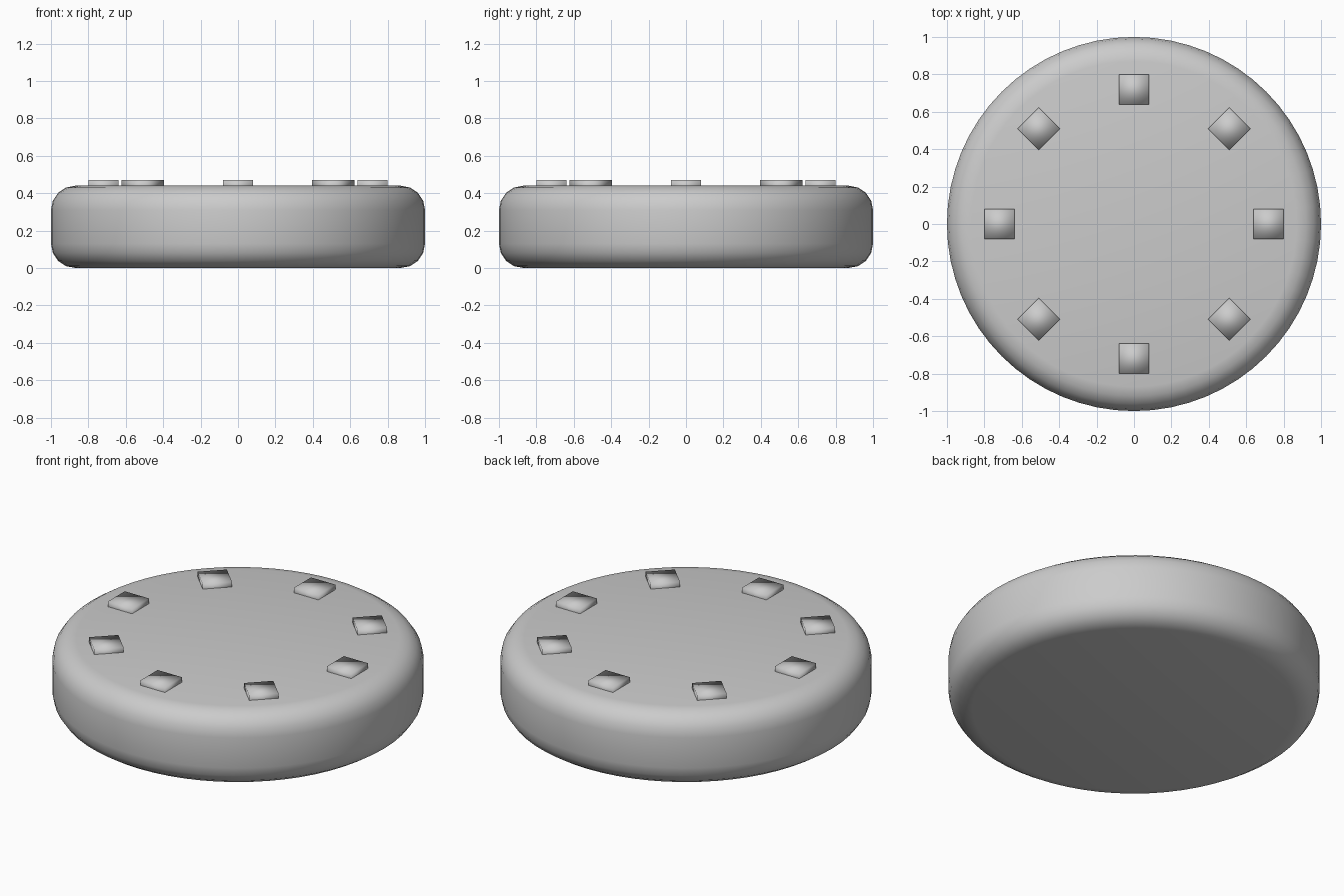
import bpy, math

if "Cube" in bpy.data.objects:
    bpy.data.objects.remove(bpy.data.objects["Cube"])

# Round body with softened rims
bpy.ops.mesh.primitive_cylinder_add(vertices=64, radius=1.0, depth=0.44, location=(0, 0, 0.22))
body = bpy.context.object
body.name = "round_body"
bev = body.modifiers.new("rim_rounding", 'BEVEL')
bev.width = 0.13
bev.segments = 4
bev.limit_method = 'ANGLE'
bev.angle_limit = math.radians(40)
bpy.ops.object.modifier_apply(modifier=bev.name)
bpy.ops.object.shade_smooth_by_angle(angle=math.radians(40))

# Ring of eight square studs, smooth shaded and turned to face the centre
for i in range(8):
    a = i * math.pi / 4
    bpy.ops.mesh.primitive_cube_add(
        size=1, location=(0.72 * math.cos(a), 0.72 * math.sin(a), 0.44), rotation=(0, 0, a))
    stud = bpy.context.object
    stud.name = f"top_stud_{i + 1}"
    stud.scale = (0.16, 0.16, 0.06)
    bpy.ops.object.transform_apply(location=False, rotation=False, scale=True)
    bpy.ops.object.shade_smooth()
